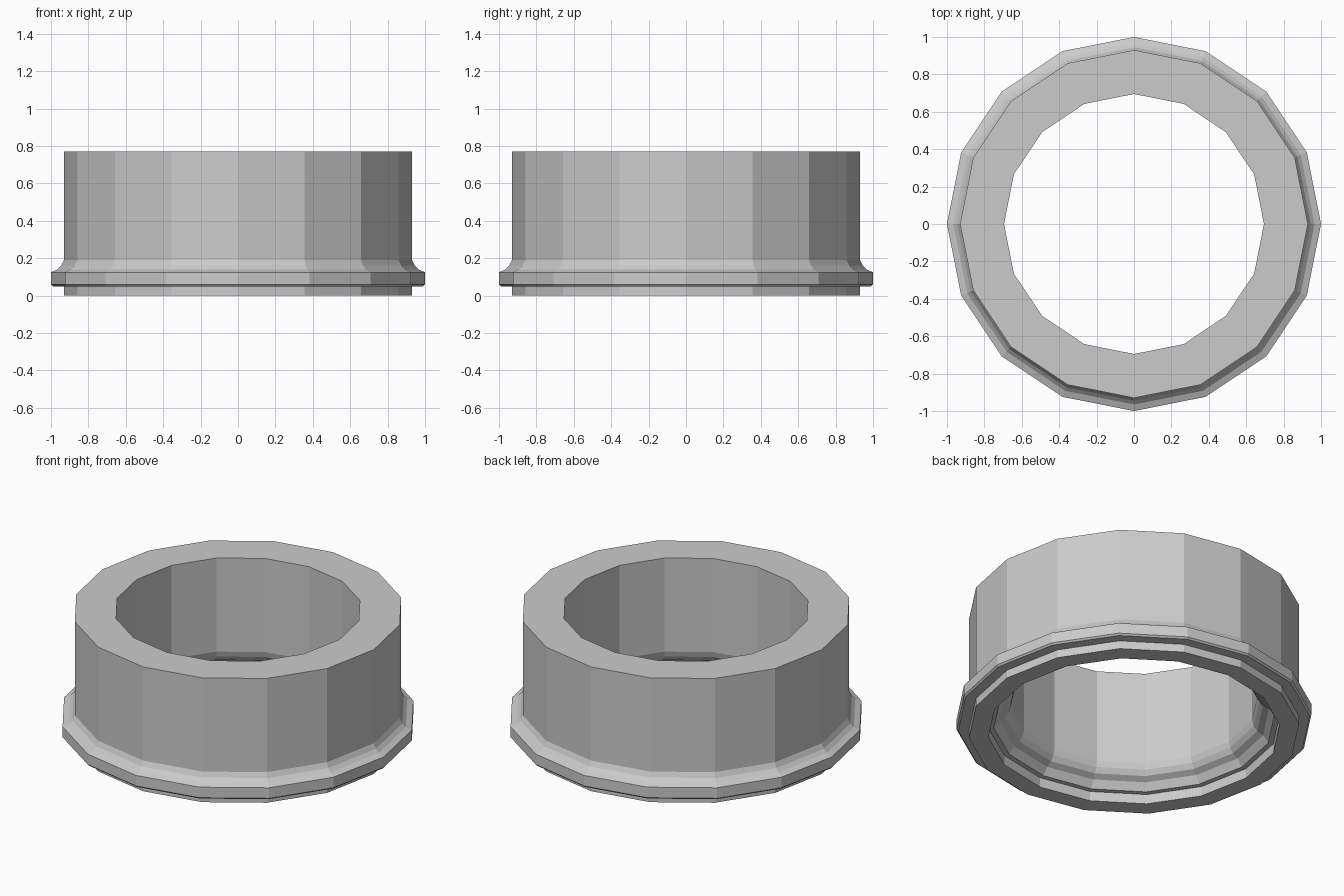
import bpy, bmesh, math

if "Cube" in bpy.data.objects:
    bpy.data.objects.remove(bpy.data.objects["Cube"])

SIDES = 16

# Closed (radius, height) cross-section of the collar
profile = [
    (0.82, 0.0), (0.93, 0.0), (0.93, 0.05),                   # foot lip
    (0.99, 0.05), (1.0, 0.06), (1.0, 0.125),                  # flange
    (0.965, 0.14), (0.945, 0.16), (0.93, 0.19),               # outer fillet
    (0.93, 0.77), (0.695, 0.77),                              # body and top rim
    (0.695, 0.19), (0.705, 0.155), (0.725, 0.125), (0.76, 0.105),  # inner rounding
    (0.79, 0.06), (0.82, 0.06),                               # inner step
]

# Spin the cross-section into a faceted ring
bm = bmesh.new()
rings = []
for i in range(SIDES):
    a = 2 * math.pi * i / SIDES
    rings.append([bm.verts.new((r * math.cos(a), r * math.sin(a), z)) for r, z in profile])
n = len(profile)
for i in range(SIDES):
    a, b = rings[i], rings[(i + 1) % SIDES]
    for j in range(n):
        k = (j + 1) % n
        bm.faces.new((a[j], b[j], b[k], a[k]))
bmesh.ops.recalc_face_normals(bm, faces=bm.faces)

mesh = bpy.data.meshes.new("flanged_collar")
bm.to_mesh(mesh)
bm.free()
bpy.context.collection.objects.link(bpy.data.objects.new("flanged_collar", mesh))
